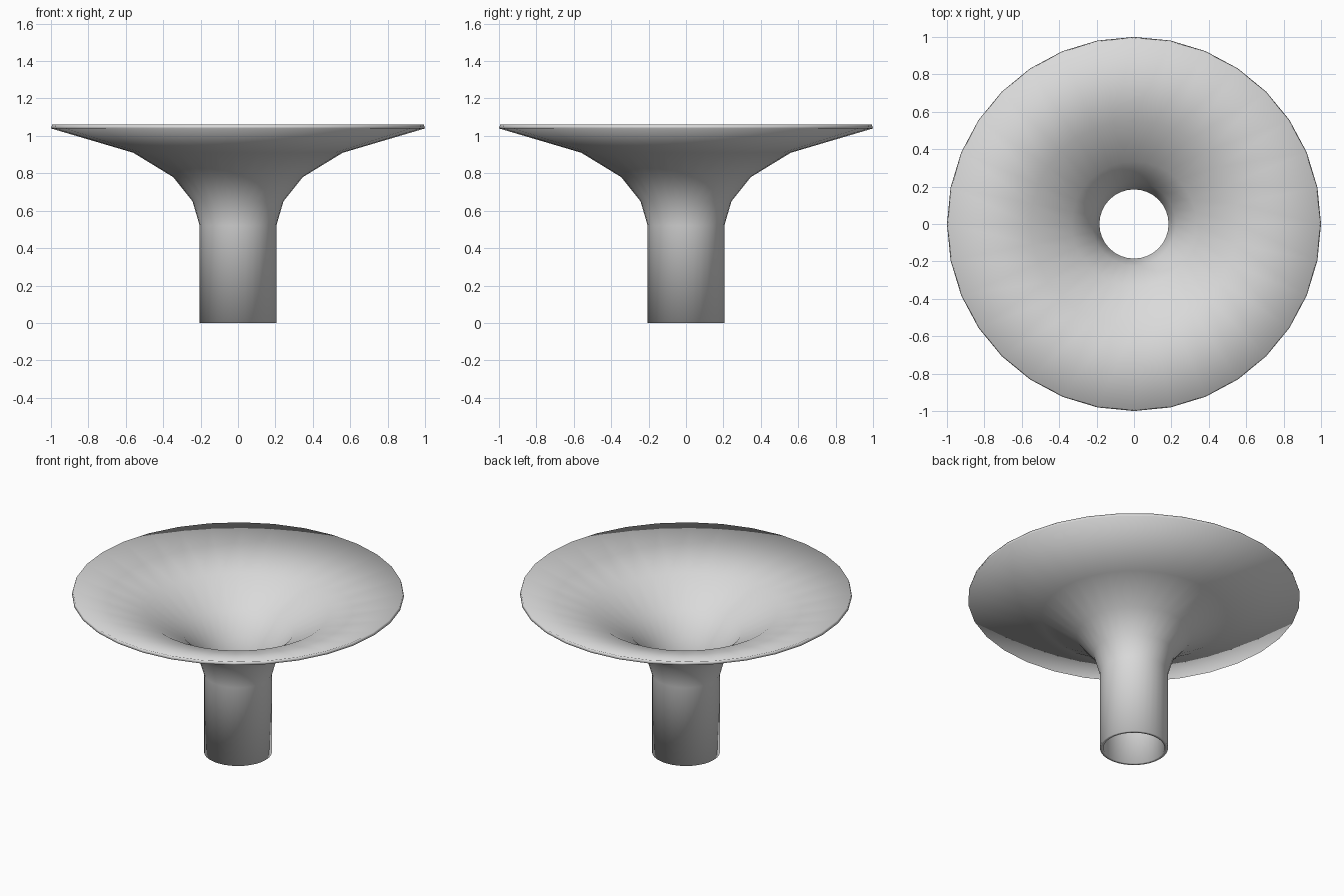
import bpy
import bmesh
from math import cos, sin, tau

cube = bpy.data.objects.get("Cube")
if cube:
    bpy.data.objects.remove(cube, do_unlink=True)

SIDES = 32

# Closed wall section (radius, height): outside going up, then inside going down
OUTSIDE = [(0.205, 0), (0.205, 0.52), (0.243, 0.65), (0.347, 0.78), (0.56, 0.91), (1.0, 1.04)]
INSIDE = [(0.994, 1.06), (0.552, 0.928), (0.334, 0.794), (0.224, 0.657), (0.185, 0.523), (0.185, 0)]


def flat_material(name, colour):
    mat = bpy.data.materials.new(name)
    mat.use_nodes = True
    mat.diffuse_color = colour
    bsdf = next(n for n in mat.node_tree.nodes if n.type == 'BSDF_PRINCIPLED')
    bsdf.inputs["Base Color"].default_value = colour
    return mat


def lathe(name, section, mat):
    """Spin a closed section around the z axis."""
    bm = bmesh.new()
    rings = [[bm.verts.new((r * cos(tau * i / SIDES), r * sin(tau * i / SIDES), z))
              for i in range(SIDES)] for r, z in section]
    for k, ring in enumerate(rings):
        above = rings[(k + 1) % len(rings)]
        for i in range(SIDES):
            j = (i + 1) % SIDES
            bm.faces.new((ring[i], ring[j], above[j], above[i]))
    bmesh.ops.recalc_face_normals(bm, faces=bm.faces)
    for face in bm.faces:
        face.smooth = True
    mesh = bpy.data.meshes.new(name)
    bm.to_mesh(mesh)
    bm.free()
    mesh.materials.append(mat)
    obj = bpy.data.objects.new(name, mesh)
    bpy.context.collection.objects.link(obj)
    return obj


# Hollow stem flaring into a wide open bowl
lathe("flared_funnel", OUTSIDE + INSIDE, flat_material("light grey", (0.7, 0.7, 0.7, 1)))
